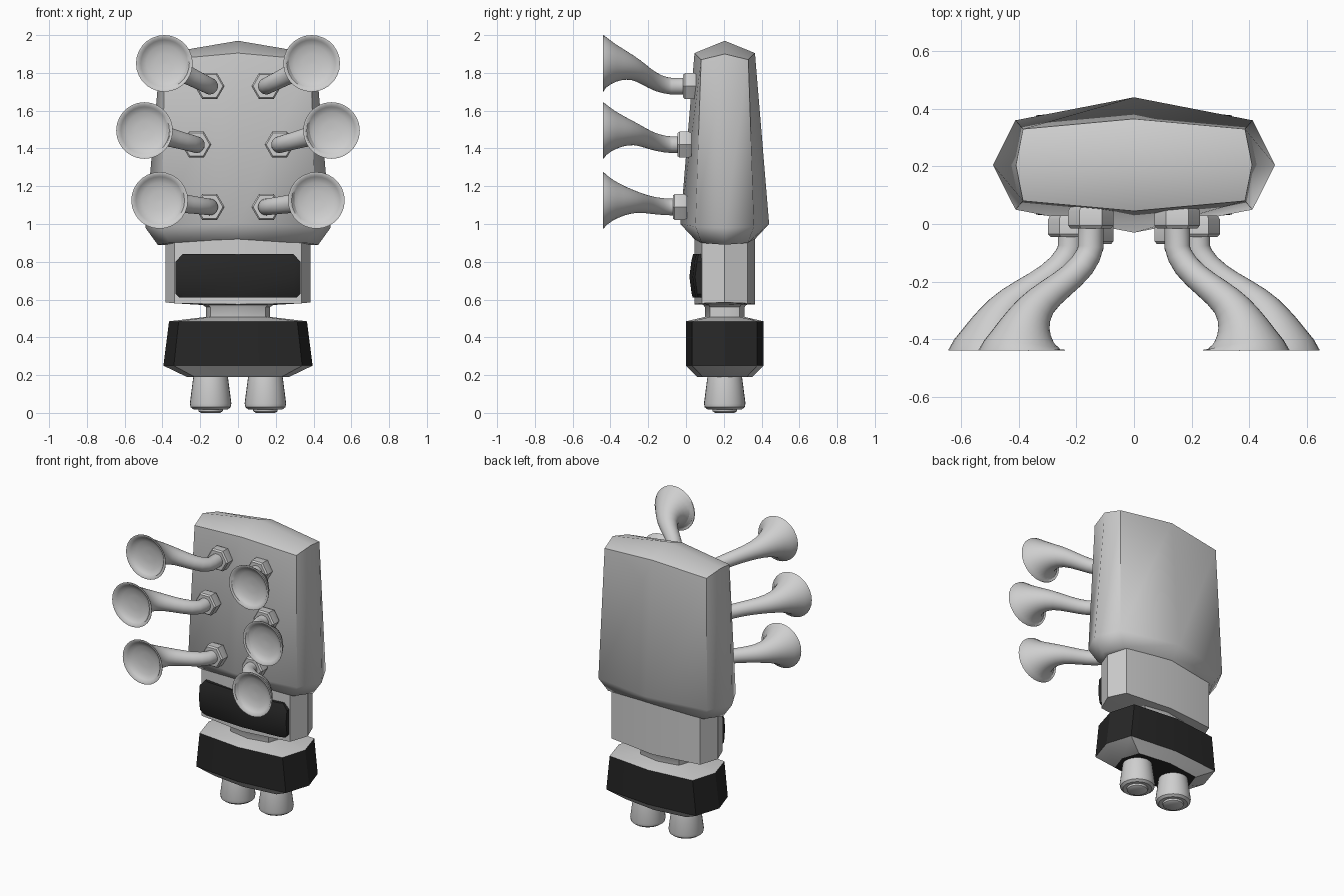
import bpy, bmesh, math
from mathutils import Vector

if "Cube" in bpy.data.objects:
    bpy.data.objects.remove(bpy.data.objects["Cube"])

def mat(name, c):
    m = bpy.data.materials.new(name)
    m.diffuse_color = (c, c, c, 1)
    m.use_nodes = True
    m.node_tree.nodes["Principled BSDF"].inputs["Base Color"].default_value = m.diffuse_color
    return m

GREY = mat("silver_grey", 0.62)
BLACK = mat("matte_black", 0.02)
CY = 0.205  # depth centre of the body

def skin(name, rings, mats, angle=40, rule=None):
    """Join closed rings of points into a capped solid."""
    bm = bmesh.new()
    vs = [[bm.verts.new(p) for p in r] for r in rings]
    n = len(rings[0])
    for a, b in zip(vs, vs[1:]):
        for i in range(n):
            j = (i + 1) % n
            bm.faces.new((a[i], a[j], b[j], b[i]))
    bm.faces.new(vs[0])
    bm.faces.new(vs[-1])
    bmesh.ops.remove_doubles(bm, verts=bm.verts, dist=0.0005)
    bmesh.ops.recalc_face_normals(bm, faces=bm.faces)
    for f in bm.faces:
        f.smooth = True
        if rule and rule(f):
            f.material_index = 1
    me = bpy.data.meshes.new(name)
    bm.to_mesh(me)
    bm.free()
    for m in mats:
        me.materials.append(m)
    me.set_sharp_from_angle(angle=math.radians(angle))
    ob = bpy.data.objects.new(name, me)
    bpy.context.collection.objects.link(ob)
    return ob

def octo(rx, ry, kx, ky, zf, zc=None, zs=None):
    """Eight-sided section; front/back, corner and side heights may differ."""
    zc = zf if zc is None else zc
    zs = zf if zs is None else zs
    cx, cy = rx * kx, ry * ky
    return [(0, CY - ry, zf), (cx, CY - cy, zc), (rx, CY, zs), (cx, CY + cy, zc),
            (0, CY + ry, zf), (-cx, CY + cy, zc), (-rx, CY, zs), (-cx, CY - cy, zc)]

def circle(c, normal, r, n=28):
    nrm = Vector(normal).normalized()
    ref = Vector((0, 0, 1)) if abs(nrm.z) < 0.9 else Vector((1, 0, 0))
    u = nrm.cross(ref).normalized()
    v = nrm.cross(u)
    return [Vector(c) + r * (math.cos(t) * u + math.sin(t) * v)
            for t in (2 * math.pi * i / n for i in range(n))]

# Tapered main body with pyramid top
skin("main_body", [
    octo(0.36, 0.15, 0.86, 0.78, 0.91, 0.90, 0.89),
    octo(0.425, 0.165, 0.85, 0.74, 0.925, 0.90, 0.89),
    octo(0.49, 0.235, 0.84, 0.66, 1.0, 0.985, 0.98),
    octo(0.41, 0.16, 0.94, 0.78, 1.905, 1.87, 1.90),
    octo(0, 0, 1, 1, 1.97)], [GREY], 55)

# Lower block, and narrow stem below it
skin("lower_block", [
    octo(0.20, 0.11, 0.85, 0.75, 0.572),
    octo(0.385, 0.16, 0.87, 0.76, 0.575, 0.58, 0.585),
    octo(0.385, 0.16, 0.87, 0.76, 0.94)], [GREY])
skin("stem", [
    octo(0.17, 0.105, 0.85, 0.75, 0.48),
    octo(0.17, 0.105, 0.85, 0.75, 0.56),
    octo(0.20, 0.12, 0.85, 0.75, 0.58)], [GREY])

# Black plate on the front of the lower block
plate = []
for z, w, y in ((0.61, 0.31, 0.035), (0.63, 0.33, 0.03), (0.72, 0.33, 0.018),
                (0.80, 0.33, 0.028), (0.84, 0.295, 0.037)):
    plate.append([(-w, 0.092, z), (-w, y + 0.03, z), (-w * 0.9, y + 0.017, z), (0, y, z),
                  (w * 0.9, y + 0.017, z), (w, y + 0.03, z), (w, 0.092, z)])
skin("front_plate", plate, [BLACK], 30)

# Foot collar: grey top and bevel, black band and underside
def is_band(f):
    z = f.calc_center_median().z
    return 0.26 < z < 0.48 or z < 0.195
skin("foot_collar", [
    octo(0.27, 0.145, 0.85, 0.8, 0.19),
    octo(0.395, 0.205, 0.86, 0.84, 0.25),
    octo(0.365, 0.205, 0.86, 0.84, 0.485),
    octo(0.17, 0.105, 0.85, 0.75, 0.508)], [GREY, BLACK], 30, is_band)

# Paired pegs underneath
for side, s in (("left", -1), ("right", 1)):
    prof = ((0.20, 0.09), (0.18, 0.093), (0.05, 0.11), (0.03, 0.106), (0.018, 0.09),
            (0.02, 0.066), (0.008, 0.064), (0.0, 0.05))
    skin(f"{side}_peg", [circle((s * 0.145, CY, z), (0, 0, 1), r) for z, r in prof], [GREY])

# Horns with hex nuts: nut x, z, front y, then bell centre x, z
HORNS = {"upper": (0.15, 1.73, -0.015, 0.39, 1.85),
         "middle": (0.22, 1.42, -0.045, 0.495, 1.495),
         "lower": (0.15, 1.09, -0.07, 0.415, 1.125)}
# path: depth, sideways fraction, radius
PATH = ((-0.08, 0.0, 0.044), (-0.11, 0.04, 0.044), (-0.145, 0.13, 0.045),
        (-0.18, 0.27, 0.046), (-0.21, 0.42, 0.048), (-0.24, 0.58, 0.052),
        (-0.27, 0.72, 0.058), (-0.30, 0.82, 0.067), (-0.33, 0.89, 0.078),
        (-0.36, 0.94, 0.092), (-0.39, 0.975, 0.109), (-0.42, 0.995, 0.132),
        (-0.436, 1.0, 0.149))
for level, (nx, nz, ny, bx, bz) in HORNS.items():
    for side, s in (("left", -1), ("right", 1)):
        # nut with chamfered rims
        def hexa(y, r):
            return [(s * nx + r * math.cos(i * math.pi / 3), y,
                     nz + r * math.sin(i * math.pi / 3)) for i in range(6)]
        skin(f"{level}_{side}_nut", [hexa(ny + 0.075, 0.07), hexa(ny + 0.06, 0.079),
             hexa(ny + 0.01, 0.079), hexa(ny, 0.07)], [GREY], 30)
        # curved flaring tube
        pts = [Vector((s * nx, ny + 0.02, nz))]
        pts += [Vector((s * (nx + t * (bx - nx)), y, nz + t * (bz - nz))) for y, t, r in PATH]
        rad = [0.044] + [p[2] for p in PATH]
        rings = []
        for i, p in enumerate(pts):
            d = pts[min(i + 1, len(pts) - 1)] - pts[max(i - 1, 0)]
            if i in (0, len(pts) - 1):
                d = Vector((0, -1, 0))
            rings.append(circle(p, d, rad[i]))
        # rim and shallow dish inside the bell
        for y, r in ((-0.44, 0.15), (-0.44, 0.138), (-0.425, 0.125), (-0.41, 0.095),
                     (-0.402, 0.05), (-0.40, 0.0)):
            rings.append(circle((s * bx, y, bz), (0, -1, 0), max(r, 0.002)))
        skin(f"{level}_{side}_horn", rings, [GREY], 50)
